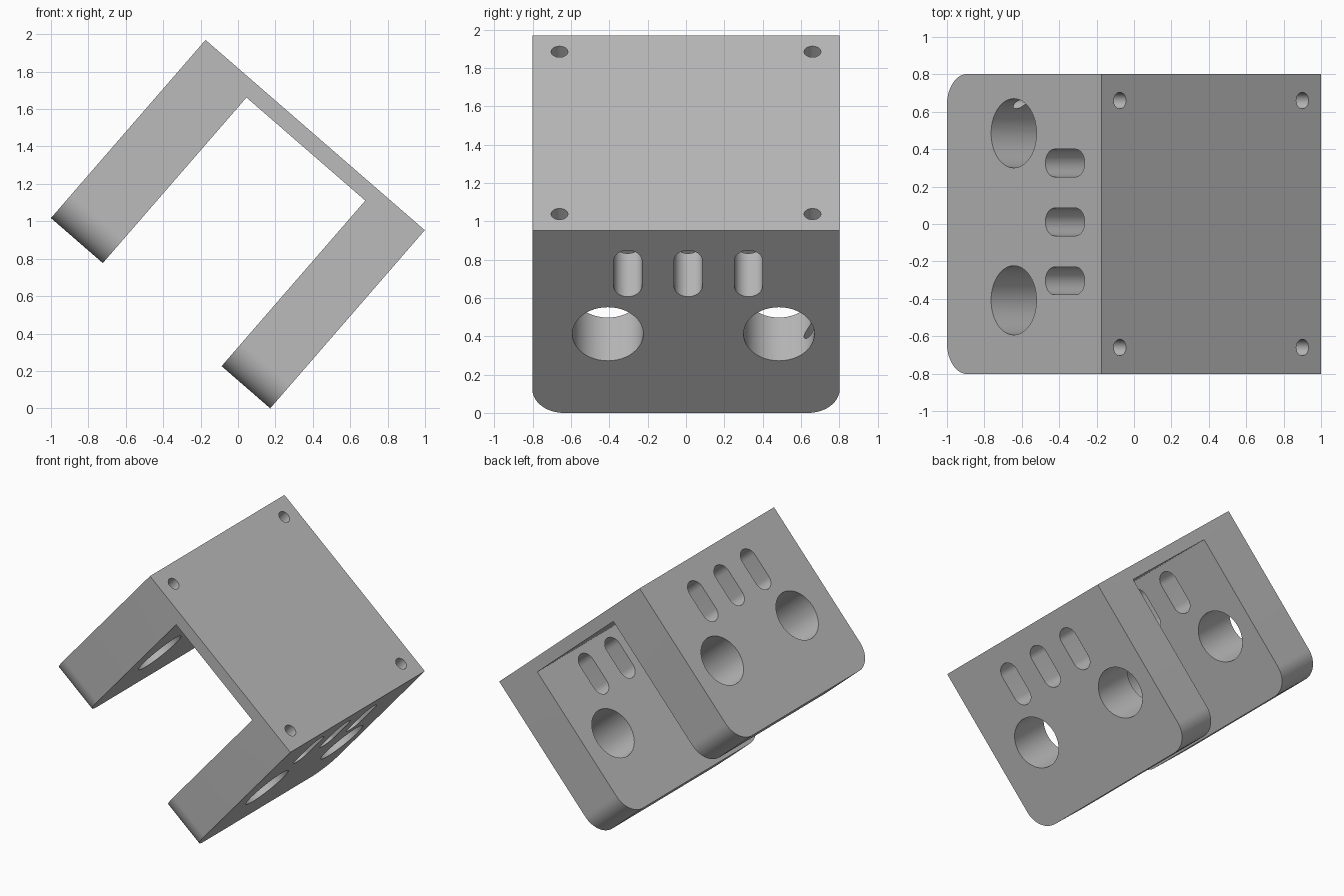
import bpy
import bmesh
from math import sin, cos, pi, radians
from mathutils import Vector

cube = bpy.data.objects.get("Cube")
if cube:
    bpy.data.objects.remove(cube, do_unlink=True)

# Bracket size in its own upright frame: plate on top, legs hanging down
WIDTH, DROP, HALF = 1.552, 1.261, 0.802
LEFT_LEG, RIGHT_LEG, PLATE = 0.367, 0.344, 0.089
CORNER, TILT = 0.165, radians(40.95)


def prism(name, points, sweep):
    """Extrude a closed outline along a vector into a solid object."""
    bm = bmesh.new()
    face = bm.faces.new([bm.verts.new(p) for p in points])
    out = bmesh.ops.extrude_face_region(bm, geom=[face])
    verts = [g for g in out["geom"] if isinstance(g, bmesh.types.BMVert)]
    bmesh.ops.translate(bm, verts=verts, vec=Vector(sweep))
    bmesh.ops.recalc_face_normals(bm, faces=bm.faces)
    mesh = bpy.data.meshes.new(name)
    bm.to_mesh(mesh)
    bm.free()
    obj = bpy.data.objects.new(name, mesh)
    bpy.context.collection.objects.link(obj)
    return obj


def stadium(radius, stretch, steps=24):
    """Circle outline whose upper and lower halves are pulled apart."""
    pts = []
    for half, shift in ((0, stretch), (pi, -stretch)):
        first = 0 if stretch else 1
        for i in range(first, steps + 1):
            a = half + pi * i / steps
            pts.append((radius * cos(a), radius * sin(a) + shift))
    return pts


# U-shaped body
outline = [(0, 0), (WIDTH, 0), (WIDTH, -DROP), (WIDTH - RIGHT_LEG, -DROP),
           (WIDTH - RIGHT_LEG, -PLATE), (LEFT_LEG, -PLATE),
           (LEFT_LEG, -DROP), (0, -DROP)]
body = prism("bracket", [(x, -HALF, z) for x, z in outline], (0, 2 * HALF, 0))

# Rounded leg ends
bm = bmesh.new()
bm.from_mesh(body.data)
ends = [e for e in bm.edges
        if all(v.co.z < -DROP + 0.01 for v in e.verts)
        and abs(e.verts[0].co.y - e.verts[1].co.y) < 0.01]
bmesh.ops.bevel(bm, geom=ends, offset=CORNER, segments=16, profile=0.5,
                affect='EDGES')
bm.to_mesh(body.data)
bm.free()

cutters = []


def side_cut(name, y, z, radius, stretch):
    """Opening that runs across both legs."""
    pts = [(-0.1, y + a, z + b) for a, b in stadium(radius, stretch)]
    cutters.append(prism(name, pts, (WIDTH + 0.2, 0, 0)))


# Two large round openings and three slots
for y in (-0.408, 0.485):
    side_cut("round_cutter", y, -0.716, 0.185, 0)
for y in (-0.304, 0.011, 0.326):
    side_cut("slot_cutter", y, -0.298, 0.074, 0.086)

# Four screw holes bored down into the legs
for x in (0.13, WIDTH - 0.13):
    for y in (-0.66, 0.66):
        pts = [(x + a, y + b, 0.1) for a, b in stadium(0.044, 0, 12)]
        cutters.append(prism("screw_cutter", pts, (0, 0, -1.1)))

for cutter in cutters:
    cutter.hide_render = True
    mod = body.modifiers.new(cutter.name, 'BOOLEAN')
    mod.operation = 'DIFFERENCE'
    mod.solver = 'EXACT'
    mod.object = cutter

# Bake the cuts and drop the cutters
graph = bpy.context.evaluated_depsgraph_get()
cut_mesh = bpy.data.meshes.new_from_object(body.evaluated_get(graph))
body.modifiers.clear()
body.data = cut_mesh
for cutter in cutters:
    bpy.data.objects.remove(cutter, do_unlink=True)

# Single grey colour
grey = bpy.data.materials.new("grey")
grey.use_nodes = True
color = (0.5, 0.5, 0.5, 1)
grey.diffuse_color = color
grey.node_tree.nodes["Principled BSDF"].inputs["Base Color"].default_value = color
body.data.materials.clear()
body.data.materials.append(grey)

bpy.ops.object.select_all(action='DESELECT')
body.select_set(True)
bpy.context.view_layer.objects.active = body
bpy.ops.object.shade_smooth_by_angle(angle=radians(30))

# Tilt onto one leg and centre
body.rotation_euler = (0, TILT, 0)
body.location = (DROP * sin(TILT) - 1, 0, WIDTH * sin(TILT) + DROP * cos(TILT))
